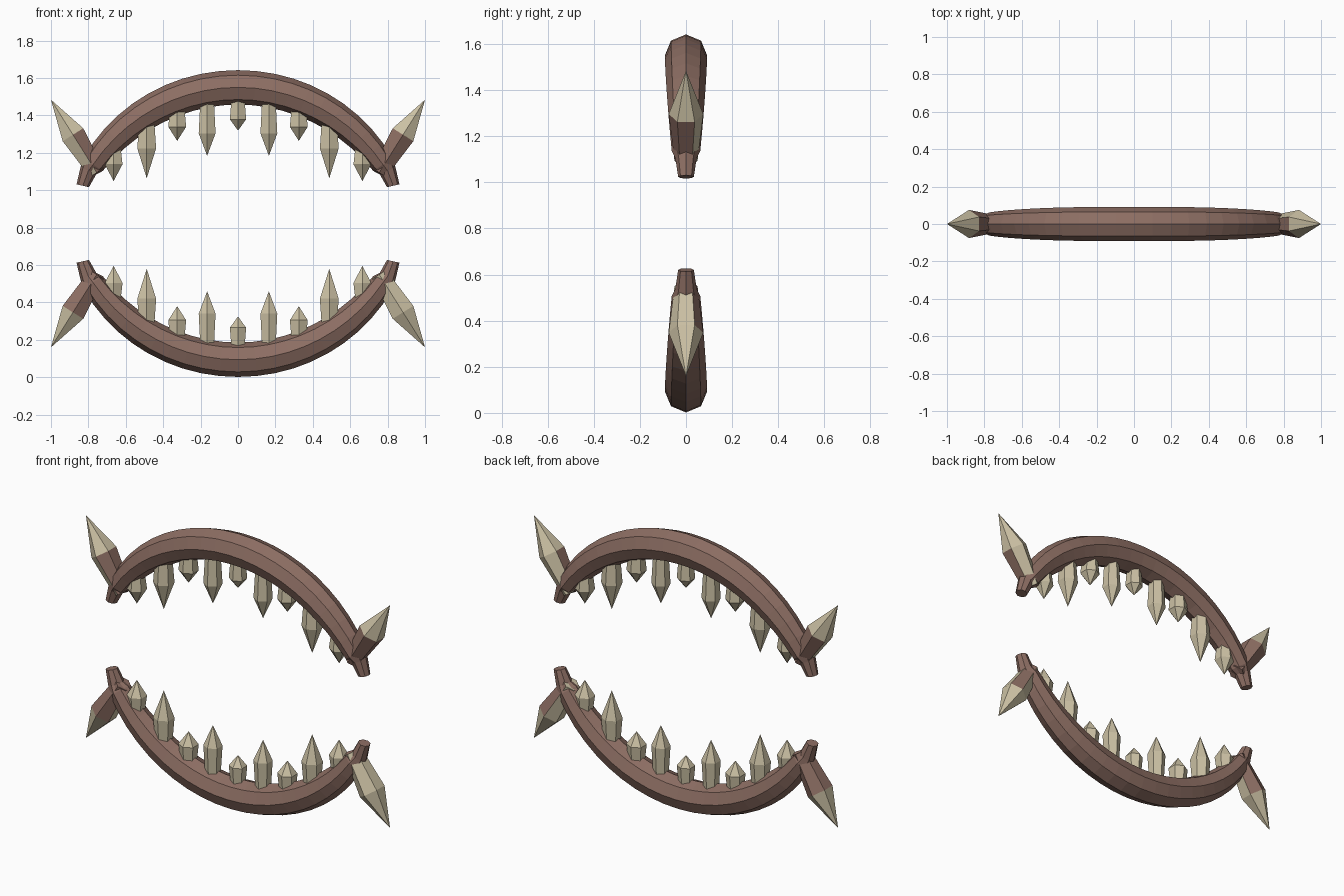
import bpy, bmesh, math
from mathutils import Vector

if "Cube" in bpy.data.objects:
    bpy.data.objects.remove(bpy.data.objects["Cube"])

MID = 0.822  # mirror height between the two jaws


def material(name, rgb):
    m = bpy.data.materials.new(name)
    m.diffuse_color = (*rgb, 1)
    m.use_nodes = True
    m.node_tree.nodes["Principled BSDF"].inputs["Base Color"].default_value = m.diffuse_color
    return m


BROWN = material("brown_gum", (0.266, 0.156, 0.125))
BONE = material("bone", (0.60, 0.53, 0.37))


def loft(name, rings, mats, tip=None, rule=None):
    """Skin a list of vertex rings; close with a cap, or a point if tip is given."""
    bm = bmesh.new()
    loops = [[bm.verts.new(p) for p in ring] for ring in rings]
    n = len(loops[0])
    for a, b in zip(loops, loops[1:]):
        for i in range(n):
            j = (i + 1) % n
            bm.faces.new((a[i], a[j], b[j], b[i]))
    bm.faces.new(loops[0])
    if tip is None:
        bm.faces.new(loops[-1])
    else:
        t = bm.verts.new(tip)
        for i in range(n):
            bm.faces.new((loops[-1][i], loops[-1][(i + 1) % n], t))
    bmesh.ops.recalc_face_normals(bm, faces=bm.faces)
    bm.normal_update()
    if rule:
        for f in bm.faces:
            f.material_index = 1 if len(f.verts) > 3 and rule(f.normal) else 0
    me = bpy.data.meshes.new(name)
    bm.to_mesh(me)
    bm.free()
    for m in mats:
        me.materials.append(m)
    ob = bpy.data.objects.new(name, me)
    bpy.context.collection.objects.link(ob)
    return ob


def ring(c, direction, r, n, start=0.0):
    """Regular polygon around c, perpendicular to a direction in the xz plane."""
    d = Vector(direction).normalized()
    v = Vector((0, 1, 0))
    u = v.cross(d)
    return [Vector(c) + r * (math.cos(start + k * math.tau / n) * v
                             + math.sin(start + k * math.tau / n) * u) for k in range(n)]


def spike(name, base, tip, shoulder, r0, r1, mats, rule=None):
    base, tip = Vector(base), Vector(tip)
    d = tip - base
    return loft(name, [ring(base, d, r0, 6), ring(base + d * shoulder, d, r1, 6)],
                mats, tip, rule)


def place(p, upper):
    return (p[0], 0, 2 * MID - p[1] if upper else p[1])


# x, base z, tip z, shoulder z, shoulder radius of the lower teeth
TEETH = [(0, 0.15, 0.325, 0.265, 0.05), (0.165, 0.16, 0.46, 0.34, 0.052),
         (0.325, 0.20, 0.38, 0.305, 0.055), (0.488, 0.27, 0.58, 0.42, 0.058),
         (0.665, 0.42, 0.595, 0.505, 0.055)]

# which sides of each horn's shaft are brown, by face normal
HORN_RULES = {
    (True, -1): lambda n: n.x > -0.1 or n.y > 0.1,
    (True, 1): lambda n: n.y < 0.1 or n.x > 0.5,
    (False, -1): lambda n: n.z > -0.2,
    (False, 1): lambda n: n.y > 0.1 and n.x > -0.1,
}

for upper in (False, True):
    side = "upper" if upper else "lower"

    # jaw: tapered octagonal arc with a narrow nub at each end
    R, end, steps = 0.934, math.asin(0.775 / 0.934), 20
    path = []
    for i in range(steps + 1):
        a = end * (2 * i / steps - 1)
        path.append((R * math.sin(a), 0.094 + R * (1 - math.cos(a)),
                     0.092 - 0.03 * abs(a / end) ** 2.5, a))
    for x, z, r, a in ((0.80, 0.54, 0.046, 1.15), (0.83, 0.62, 0.034, 1.35)):
        path.append((x, z, r, a))
        path.insert(0, (-x, z, r, -a))
    flip = -1 if upper else 1
    loft(side + "_jaw", [ring(place((x, z), upper),
                              (math.cos(a), 0, flip * math.sin(a)), r, 8)
                         for x, z, r, a in path], [BROWN])

    # teeth
    for i, (x, z0, z1, zs, r) in enumerate(TEETH):
        for s in ((1,) if x == 0 else (-1, 1)):
            spike(f"{side}_tooth_{i}_{'right' if s > 0 else 'left'}",
                  place((s * x, z0), upper), place((s * x, z1), upper),
                  (zs - z0) / (z1 - z0), r * 0.8, r, [BONE])

    # corner horns
    for s in (-1, 1):
        spike(f"{side}_horn_{'right' if s > 0 else 'left'}",
              place((s * 0.755, 0.55), upper), place((s * 1.0, 0.16), upper),
              0.52, 0.05, 0.075, [BONE, BROWN], HORN_RULES[(upper, s)])
